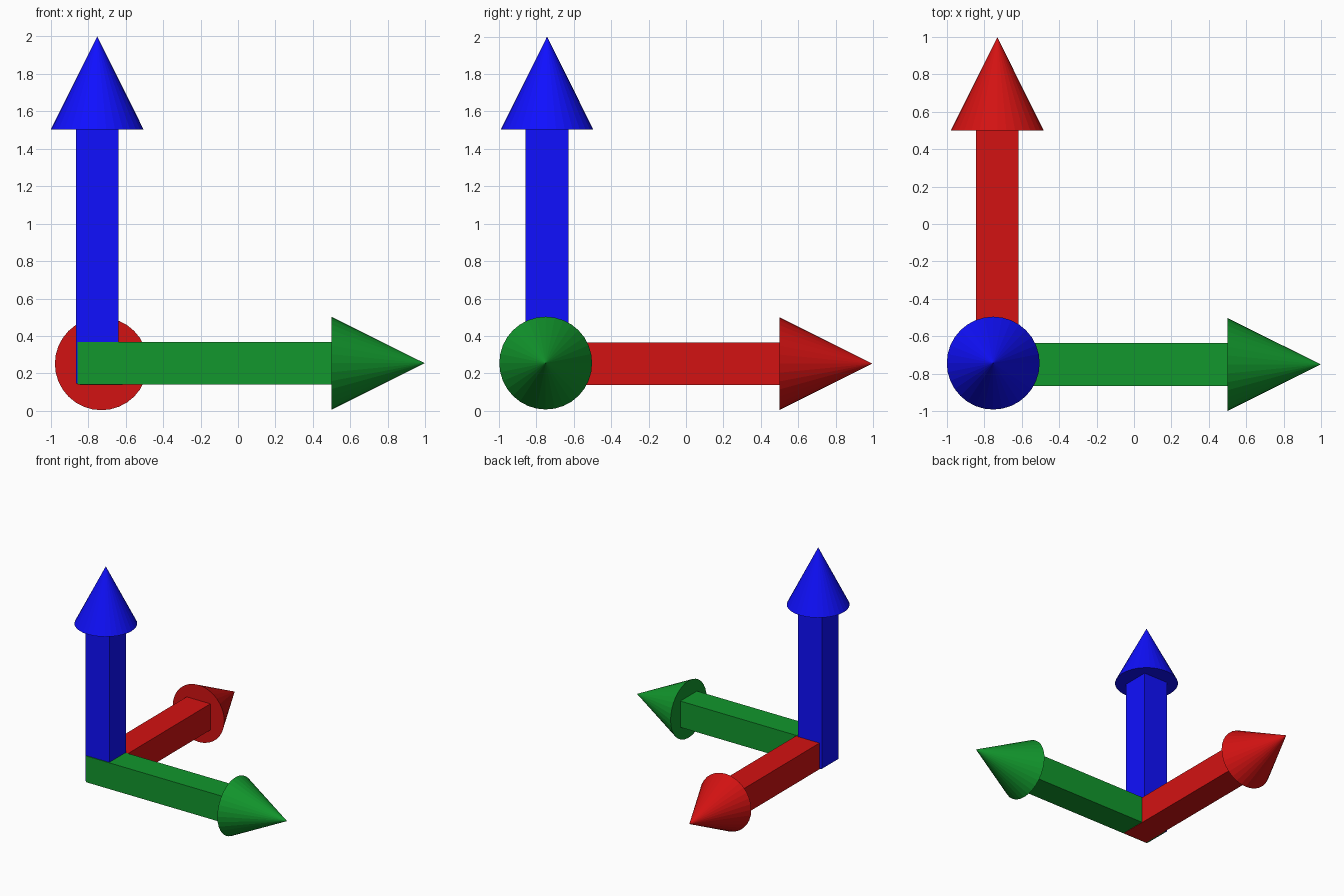
import bpy
from mathutils import Vector

if "Cube" in bpy.data.objects:
    bpy.data.objects.remove(bpy.data.objects["Cube"])

SIDE = 0.228      # square shaft thickness
RADIUS = 0.248    # arrowhead radius
HEAD = 0.497      # arrowhead length


def paint(name, color):
    mat = bpy.data.materials.new(name)
    mat.diffuse_color = (*color, 1)
    mat.use_nodes = True
    mat.node_tree.nodes["Principled BSDF"].inputs["Base Color"].default_value = mat.diffuse_color
    return mat


def arrow(name, axis, center, start, neck, color):
    """Square shaft plus faceted cone pointing along +axis."""
    mat = paint(name + "_paint", color)
    direction = Vector([float(i == axis) for i in range(3)])
    turn = direction.to_track_quat('Z', 'Y').to_euler()

    # shaft
    size = [SIDE] * 3
    size[axis] = neck - start
    loc = Vector(center)
    loc[axis] = (start + neck) / 2
    bpy.ops.mesh.primitive_cube_add(size=1, location=loc)
    shaft = bpy.context.object
    shaft.scale = size
    shaft.name = name + "_shaft"
    shaft.data.materials.append(mat)

    # arrowhead
    loc[axis] = neck + HEAD / 2
    bpy.ops.mesh.primitive_cone_add(vertices=32, radius1=RADIUS, radius2=0,
                                    depth=HEAD, location=loc, rotation=turn)
    head = bpy.context.object
    head.name = name + "_head"
    head.data.materials.append(mat)


# three arrows meeting at one corner
arrow("right_arrow", 0, (0, -0.75, 0.255), -0.857, 0.5, (0.006, 0.31, 0.026))
arrow("back_arrow", 1, (-0.73, 0, 0.252), -0.855, 0.5, (0.65, 0.006, 0.006))
arrow("up_arrow", 2, (-0.752, -0.743, 0), 0.147, 1.503, (0.005, 0.005, 1.0))
